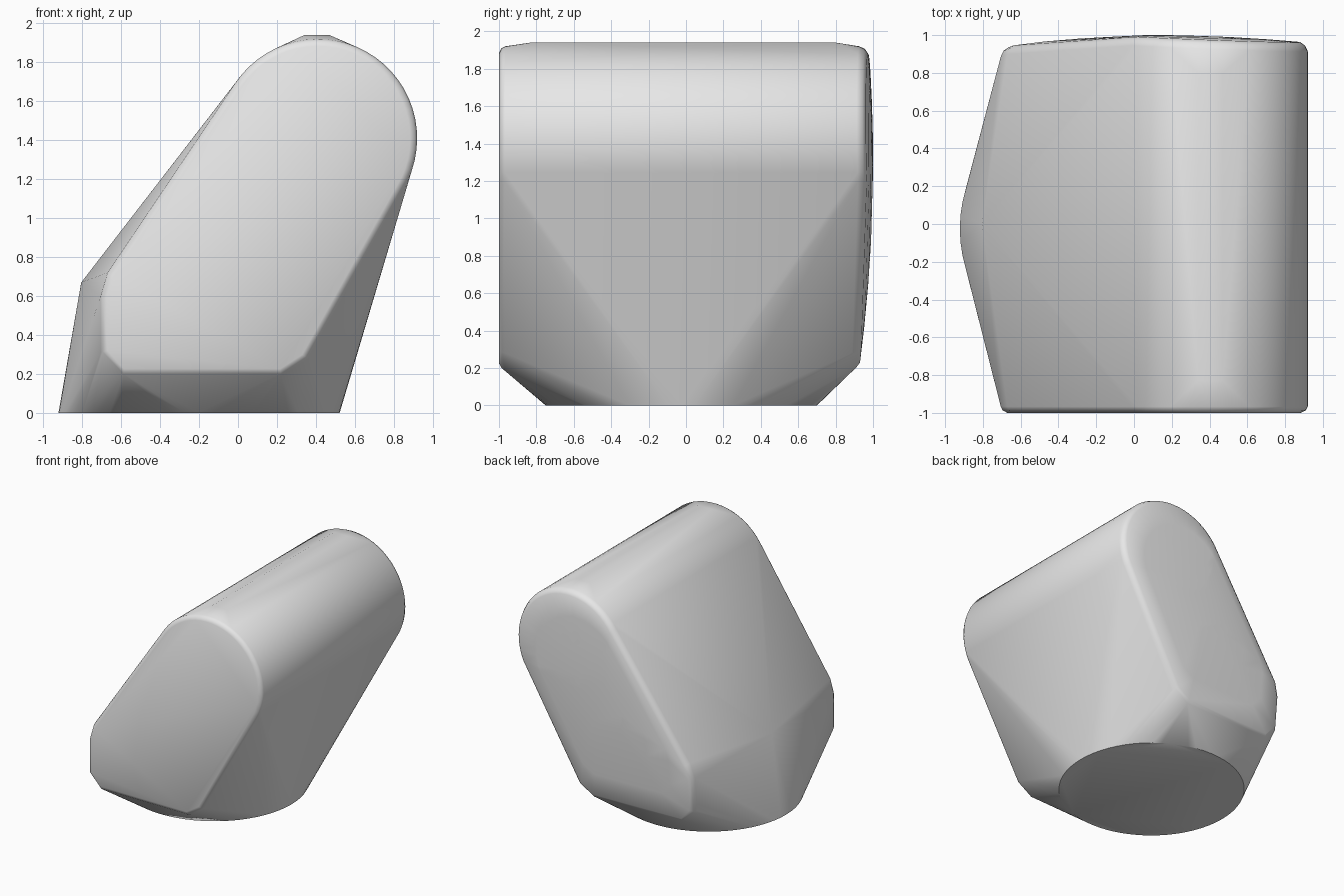
import bpy
import bmesh
from math import sin, cos, radians, pi
from mathutils import Vector

cube = bpy.data.objects.get("Cube")
if cube:
    bpy.data.objects.remove(cube, do_unlink=True)

# Grey surface
grey = bpy.data.materials.new("plain_grey")
grey.use_nodes = True
colour = (0.8, 0.8, 0.8, 1)
grey.diffuse_color = colour
grey.node_tree.nodes["Principled BSDF"].inputs["Base Color"].default_value = colour

# End profile in x and z: a rounded top that slants down to a clipped foot
ARC_STEPS = 28
profile = []
for i in range(ARC_STEPS + 1):
    a = radians(-25 + 171 * i / ARC_STEPS)
    profile.append(Vector((0.41 + 0.51 * cos(a), 1.41 + 0.51 * sin(a))))
profile += [Vector(p) for p in ((-0.67, 0.72), (-0.705, 0.6), (-0.705, 0.31),
                                (-0.59, 0.19), (0.22, 0.19), (0.36, 0.28))]


def inset(loop, amount):
    """Move each point of a counter-clockwise loop inward."""
    result = []
    for i, p in enumerate(loop):
        t = (loop[(i + 1) % len(loop)] - loop[i - 1]).normalized()
        result.append(p + Vector((-t.y, t.x)) * amount)
    return result


def dome(p):
    """Depth of the gently bulging back at a profile point."""
    return 1.0 - 0.06 * (p - Vector((0.1, 1.3))).length_squared


points = []

# Front: flat face with a small rounded rim
for amount, y in ((0, -0.967), (0.011, -0.987), (0.036, -1.0)):
    points += [(p.x, y, p.y) for p in inset(profile, amount)]

# Back: rounded rim, then rings over the bulge
for amount, drop in ((0, 0.045), (0.014, 0.016), (0.04, 0)):
    points += [(p.x, dome(p) - drop, p.y) for p in inset(profile, amount)]
middle = Vector((0.1, 1.1))
for scale in (0.75, 0.5, 0.25):
    for p in profile:
        q = middle.lerp(p, scale)
        points.append((q.x, dome(q), q.y))

# Round base
BASE_STEPS = 64
for i in range(BASE_STEPS):
    a = 2 * pi * i / BASE_STEPS
    points.append((-0.2 + 0.722 * cos(a), -0.025 + 0.725 * sin(a), 0))

# Flat ridge on top and the peak on the slanted side
points += [(x, y, 1.94) for x in (0.34, 0.47) for y in (-0.83, 0.8)]
points.append((-0.805, 0, 0.67))

# Skin stretched over all sections
bm = bmesh.new()
for p in points:
    bm.verts.new(p)
hull = bmesh.ops.convex_hull(bm, input=bm.verts[:])
unused = {g for g in hull["geom_interior"] + hull["geom_unused"]
          if isinstance(g, bmesh.types.BMVert)}
bmesh.ops.delete(bm, geom=list(unused), context="VERTS")
bmesh.ops.dissolve_limit(bm, angle_limit=radians(0.2),
                         verts=bm.verts[:], edges=bm.edges[:])
bmesh.ops.recalc_face_normals(bm, faces=bm.faces[:])
mesh = bpy.data.meshes.new("slanted_body")
bm.to_mesh(mesh)
bm.free()

body = bpy.data.objects.new("slanted_body", mesh)
bpy.context.scene.collection.objects.link(body)
mesh.materials.append(grey)
bpy.ops.object.select_all(action="DESELECT")
body.select_set(True)
bpy.context.view_layer.objects.active = body
bpy.ops.object.shade_smooth_by_angle(angle=radians(35))
